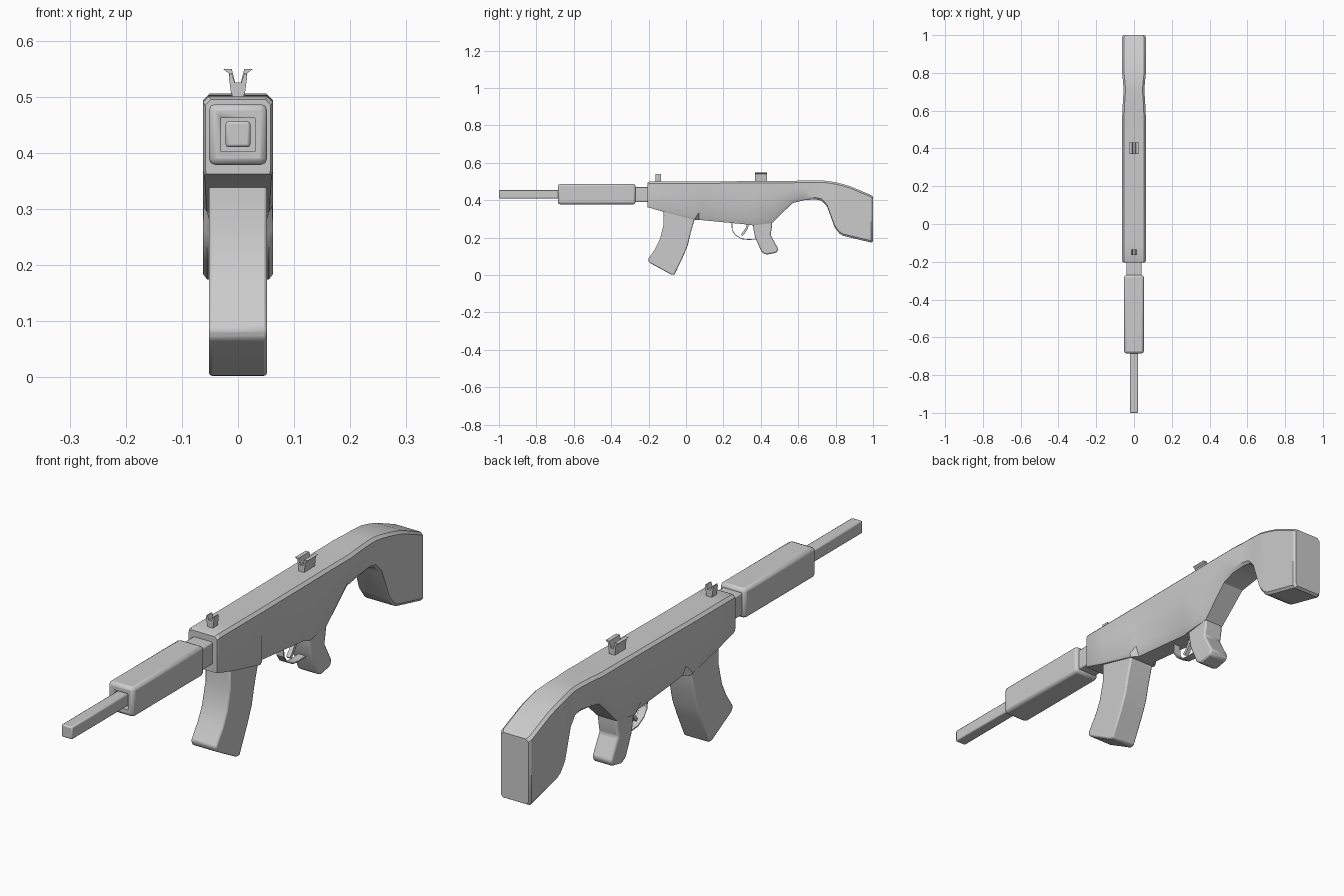
import bpy, bmesh
from mathutils import Vector

cube = bpy.data.objects.get("Cube")
if cube:
    bpy.data.objects.remove(cube)

grey = bpy.data.materials.new("plain grey")
grey.use_nodes = True
grey.diffuse_color = (0.6, 0.6, 0.6, 1)
grey.node_tree.nodes["Principled BSDF"].inputs["Base Color"].default_value = (0.6, 0.6, 0.6, 1)


def finish(name, bm, bevel=0.0, segments=2):
    bmesh.ops.recalc_face_normals(bm, faces=bm.faces)
    mesh = bpy.data.meshes.new(name)
    bm.to_mesh(mesh)
    bm.free()
    obj = bpy.data.objects.new(name, mesh)
    bpy.context.collection.objects.link(obj)
    mesh.materials.append(grey)
    if bevel:
        mod = obj.modifiers.new("soft edges", "BEVEL")
        mod.width, mod.segments = bevel, segments
        mod.limit_method, mod.angle_limit = "ANGLE", 0.6
    bpy.ops.object.select_all(action="DESELECT")
    obj.select_set(True)
    bpy.context.view_layer.objects.active = obj
    bpy.ops.object.shade_smooth_by_angle(angle=0.5)
    return obj


def box(name, x, y, z, bevel=0.0):
    bm = bmesh.new()
    bmesh.ops.create_cube(bm, size=1)
    for v in bm.verts:
        v.co = [lo + (c + 0.5) * (hi - lo) for c, (lo, hi) in zip(v.co, (x, y, z))]
    return finish(name, bm, bevel)


def slab(name, profile, half, bevel=0.0):
    """Side outline (y, z) extruded across the width."""
    bm = bmesh.new()
    face = bm.faces.new([bm.verts.new((-half, y, z)) for y, z in profile])
    out = bmesh.ops.extrude_face_region(bm, geom=[face])
    moved = [g for g in out["geom"] if isinstance(g, bmesh.types.BMVert)]
    bmesh.ops.translate(bm, verts=moved, vec=(2 * half, 0, 0))
    return finish(name, bm, bevel)


def band(name, path, thick, half):
    """Thin strip following a side path."""
    pts = [Vector(p) for p in path]
    outer, inner = [], []
    for i, p in enumerate(pts):
        d = (pts[min(i + 1, len(pts) - 1)] - pts[max(i - 1, 0)]).normalized()
        n = Vector((-d.y, d.x)) * thick / 2
        outer.append(p + n)
        inner.append(p - n)
    return slab(name, outer + inner[::-1], half)


def loft(name, rings, bevel=0.0):
    bm = bmesh.new()
    loops = [[bm.verts.new(p) for p in ring] for ring in rings]
    for a, b in zip(loops, loops[1:]):
        for i in range(len(a)):
            j = (i + 1) % len(a)
            bm.faces.new((a[i], a[j], b[j], b[i]))
    bm.faces.new(loops[0])
    bm.faces.new(loops[-1])
    return finish(name, bm, bevel)


def body_ring(y, top, bottom, half, low_half, chamfer):
    side = [(half - 0.01, top), (half, top - 0.01), (half, bottom + (top - bottom) * 0.6),
            ((half + low_half) / 2 if chamfer > 0.02 else half, bottom + chamfer), (low_half, bottom)]
    return [(x, y, z) for x, z in side] + [(-x, y, z) for x, z in side[::-1]]


# Receiver and stock: y, top, bottom, half width, bottom half width, lower chamfer
stations = [
    (-0.205, 0.495, 0.362, 0.058, 0.056, 0.008),
    (-0.195, 0.500, 0.360, 0.0625, 0.060, 0.008),
    (-0.11, 0.500, 0.335, 0.0625, 0.058, 0.01),
    (0.05, 0.500, 0.295, 0.0625, 0.056, 0.012),
    (0.07, 0.500, 0.295, 0.0625, 0.035, 0.04),
    (0.33, 0.502, 0.270, 0.0625, 0.035, 0.035),
    (0.36, 0.502, 0.265, 0.0625, 0.045, 0.022),
    (0.46, 0.503, 0.278, 0.0625, 0.040, 0.025),
    (0.57, 0.503, 0.385, 0.0625, 0.045, 0.022),
    (0.63, 0.506, 0.400, 0.060, 0.050, 0.012),
    (0.69, 0.506, 0.405, 0.056, 0.048, 0.01),
    (0.725, 0.506, 0.398, 0.056, 0.048, 0.01),
    (0.755, 0.503, 0.365, 0.058, 0.050, 0.01),
    (0.795, 0.497, 0.255, 0.0625, 0.055, 0.01),
    (0.82, 0.491, 0.222, 0.0625, 0.055, 0.01),
    (0.84, 0.486, 0.210, 0.0625, 0.055, 0.01),
    (0.88, 0.474, 0.200, 0.0625, 0.055, 0.01),
    (0.99, 0.427, 0.174, 0.0625, 0.055, 0.01),
    (1.0, 0.420, 0.180, 0.056, 0.050, 0.01),
]
loft("receiver_and_stock", [body_ring(*s) for s in stations])

# Barrel assembly
box("barrel_neck", (-0.04, 0.04), (-0.29, -0.19), (0.39, 0.472), 0.005)
guard = box("handguard", (-0.052, 0.052), (-0.685, -0.27), (0.378, 0.487), 0.012)
cutter = box("handguard_recess", (-0.03, 0.03), (-0.75, -0.66), (0.402, 0.462))
cutter.hide_render = True
cutter.hide_viewport = True
cut = guard.modifiers.new("recess", "BOOLEAN")
cut.object, cut.operation, cut.solver = cutter, "DIFFERENCE", "EXACT"
box("barrel", (-0.022, 0.022), (-1.0, -0.64), (0.41, 0.456), 0.005)

# Magazine and grip
slab("magazine", [(-0.12, 0.37), (-0.12, 0.27), (-0.14, 0.19), (-0.165, 0.14), (-0.203, 0.085),
                  (-0.197, 0.067), (-0.08, 0.003), (-0.062, 0.002), (-0.015, 0.10),
                  (0.01, 0.16), (0.025, 0.225), (0.045, 0.295), (0.045, 0.37)], 0.052, 0.006)
slab("grip", [(0.355, 0.30), (0.36, 0.25), (0.37, 0.20), (0.405, 0.122), (0.43, 0.109),
              (0.485, 0.12), (0.493, 0.14), (0.452, 0.215), (0.46, 0.26), (0.46, 0.31)], 0.04, 0.007)

# Trigger and its guard
band("trigger_guard", [(0.245, 0.30), (0.247, 0.24), (0.265, 0.213), (0.30, 0.193),
                       (0.335, 0.19), (0.375, 0.192)], 0.004, 0.015)
band("trigger", [(0.335, 0.29), (0.325, 0.25), (0.312, 0.23), (0.297, 0.212)], 0.012, 0.008)


# Notched sights on top
def sight(name, front, back, height, flare):
    base = 0.495
    box(name + "_base", (-0.011, 0.011), (front, back), (base, base + 0.03))
    for side, label in ((1, "left"), (-1, "right")):
        outline = [(0.004, base + 0.025), (0.012, base + 0.008), (0.016, height - 0.008),
                   (flare, height), (0.011, height)]
        rings = [[(side * x, y, z) for x, z in outline] for y in (front, back)]
        loft(f"{name}_{label}_arm", rings)


sight("front_sight", -0.163, -0.135, 0.541, 0.015)
sight("rear_sight", 0.37, 0.432, 0.549, 0.026)
